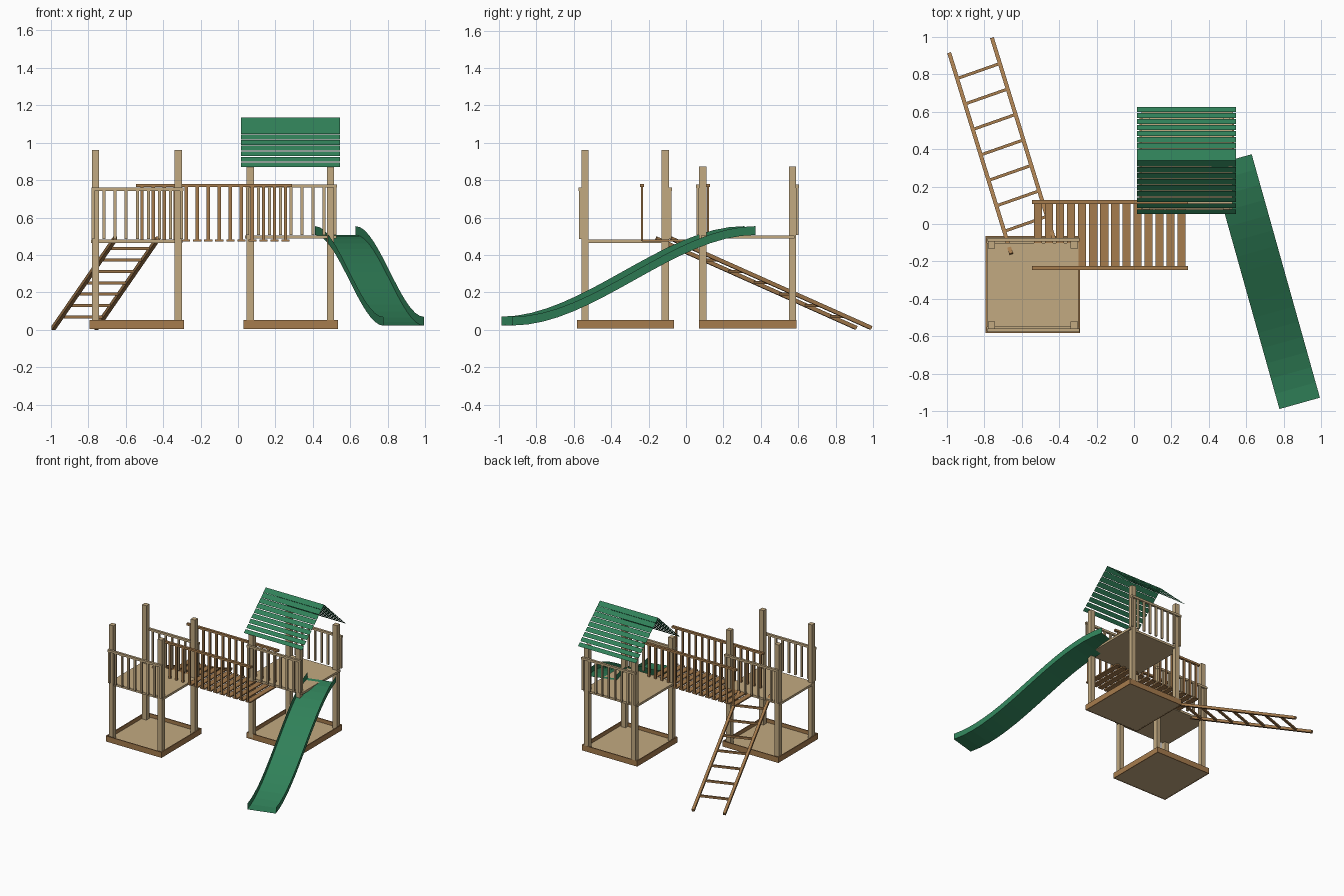
import bpy, bmesh
from mathutils import Vector, Matrix

if "Cube" in bpy.data.objects:
    bpy.data.objects.remove(bpy.data.objects["Cube"])


def material(name, col):
    m = bpy.data.materials.new(name)
    m.diffuse_color = (*col, 1)
    m.use_nodes = True
    m.node_tree.nodes["Principled BSDF"].inputs["Base Color"].default_value = m.diffuse_color
    return m


TAN = material("light_wood", (0.54, 0.40, 0.22))
BROWN = material("brown_wood", (0.38, 0.20, 0.075))
GREEN = material("green_plastic", (0.03, 0.22, 0.10))


def finish(name, bm, mat):
    me = bpy.data.meshes.new(name)
    bm.to_mesh(me)
    bm.free()
    me.materials.append(mat)
    ob = bpy.data.objects.new(name, me)
    bpy.context.collection.objects.link(ob)
    return ob


def add_box(bm, x0, x1, y0, y1, z0, z1):
    mat = Matrix.Translation(((x0 + x1) / 2, (y0 + y1) / 2, (z0 + z1) / 2))
    mat = mat @ Matrix.Diagonal((x1 - x0, y1 - y0, z1 - z0, 1))
    bmesh.ops.create_cube(bm, size=1, matrix=mat)


def boxes(name, items, mat):
    bm = bmesh.new()
    for it in items:
        add_box(bm, *it)
    return finish(name, bm, mat)


def add_beam(bm, a, b, w):
    # square beam between two points, kept level with the ground
    a, b = Vector(a), Vector(b)
    d = (b - a).normalized()
    side = d.cross(Vector((0, 0, 1))).normalized()
    up = side.cross(d)
    rot = Matrix((side, d, up)).transposed().to_4x4()
    m = Matrix.Translation((a + b) / 2) @ rot @ Matrix.Diagonal((w, (b - a).length, w, 1))
    bmesh.ops.create_cube(bm, size=1, matrix=m)


def tower(label, x0, x1, y0, y1, px, py, top, deck, rail):
    # base: thin brown rim around a light floor
    t = 0.008
    boxes(label + "_base_rim", [
        (x0, x1, y0, y0 + t, 0.006, 0.052), (x0, x1, y1 - t, y1, 0.006, 0.052),
        (x0, x0 + t, y0 + t, y1 - t, 0.006, 0.052), (x1 - t, x1, y0 + t, y1 - t, 0.006, 0.052)], BROWN)
    boxes(label + "_base_floor", [(x0 + t, x1 - t, y0 + t, y1 - t, 0.007, 0.022)], TAN)
    # corner posts
    w = 0.039
    boxes(label + "_posts", [(x, x + w, y, y + w, 0.02, top) for x in px for y in py], TAN)
    # raised deck
    boxes(label + "_deck", [(x0 + 0.008, x1 - 0.008, py[0] + 0.01, py[1] + w - 0.01,
                             deck - 0.018, deck)], TAN)
    # front and back railings outside the posts
    n = 9
    for side, ya in (("front", py[0] - 0.013), ("back", py[1] + w)):
        items = [(x0 + 0.01, x1 - 0.005, ya - 0.003, ya + 0.016, rail - 0.018, rail)]
        for i in range(n):
            x = x0 + 0.012 + i * (x1 - x0 - 0.035) / (n - 1)
            items.append((x, x + 0.016, ya, ya + 0.013, deck + 0.003, rail - 0.015))
        boxes(label + "_" + side + "_railing", items, TAN)


tower("left_tower", -0.793, -0.287, -0.582, -0.065,
      (-0.78, -0.339), (-0.56, -0.13), 0.96, 0.483, 0.76)
tower("right_tower", 0.03, 0.533, 0.07, 0.59,
      (0.046, 0.474), (0.07, 0.55), 0.872, 0.505, 0.777)

# bridge boards and side rails
N, START, PITCH = 14, -0.533, 0.0588
boxes("bridge_boards", [(START + i * PITCH, START + i * PITCH + 0.043, -0.235, 0.12, 0.472, 0.482)
                        for i in range(N)], BROWN)
for side, y in (("front", -0.235), ("back", 0.117)):
    items = [(-0.543, 0.287, y - 0.01, y + 0.01, 0.763, 0.78)]
    items += [(START + i * PITCH + 0.013, START + i * PITCH + 0.03, y - 0.006, y + 0.006, 0.475, 0.765)
              for i in range(N)]
    boxes("bridge_" + side + "_railing", items, BROWN)

# sloping ladder
bm = bmesh.new()
run = Vector((0.33, -1.07, 0.478))
left, right = Vector((-0.985, 0.91, 0.01)), Vector((-0.757, 0.99, 0.01))
for p in (left, right):
    add_beam(bm, p, p + run, 0.021)
for i in range(7):
    p = run * (0.125 + 0.127 * i)
    add_beam(bm, left + p, right + p, 0.016)
finish("ladder", bm, BROWN)

# gabled roof of thin spaced slats
bm = bmesh.new()
SLATS = 9
for edge in (0.053, 0.623):
    for i in range(SLATS):
        pts = []
        for t in (i / SLATS, (i + 0.74) / (SLATS - 0.26)):
            t = min(t, 1)
            pts.append((edge + (0.338 - edge) * t, 0.87 + 0.265 * t))
        (ya, za), (yb, zb) = pts
        quad = [(0.016, ya, za), (0.545, ya, za), (0.545, yb, zb), (0.016, yb, zb)]
        if edge > 0.3:
            quad.reverse()
        bm.faces.new([bm.verts.new(v) for v in quad])
finish("roof_slats", bm, GREEN)

# wave slide: U-shaped section swept along an S-curve
bm = bmesh.new()
top, end = Vector((0.52, 0.342, 0)), Vector((0.884, -0.957, 0))
across = Vector((0.108, 0.0303, 0))
SEG = 16
rings = []
for i in range(SEG + 1):
    t = i / SEG
    z = 0.507 - 0.484 * (3 * t * t - 2 * t ** 3)
    c = top.lerp(end, t)
    rings.append([bm.verts.new(c + across * s + Vector((0, 0, z + h)))
                  for s, h in ((-1, 0.047), (-1, 0), (1, 0), (1, 0.047))])
for a, b in zip(rings, rings[1:]):
    for k in range(3):
        bm.faces.new((a[k], b[k], b[k + 1], a[k + 1]))
finish("slide", bm, GREEN)
